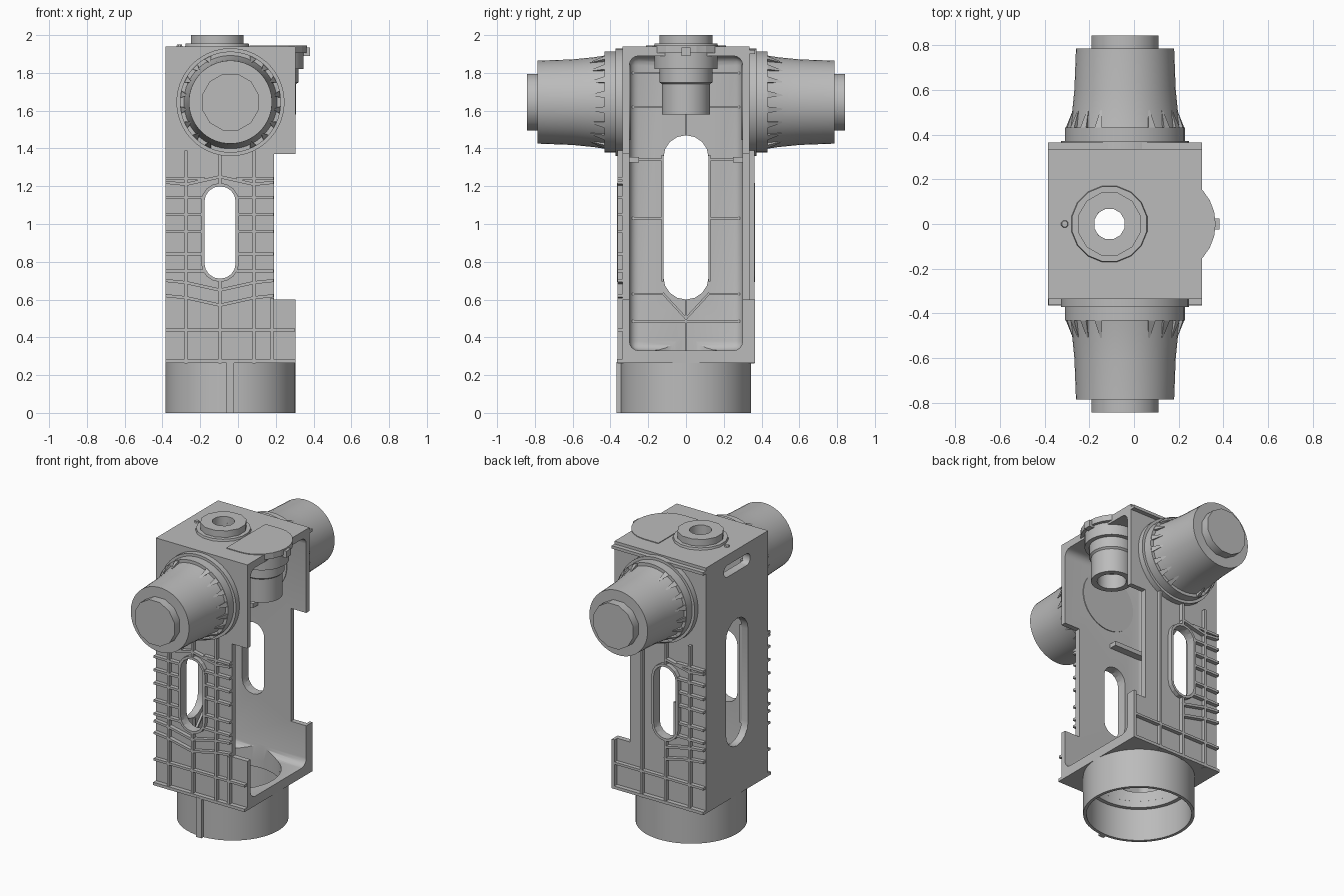
import bpy, bmesh, math
from mathutils import Matrix, Vector

cube = bpy.data.objects.get("Cube")
if cube:
    bpy.data.objects.remove(cube, do_unlink=True)

grey = bpy.data.materials.new("cast grey")
grey.use_nodes = True
grey.diffuse_color = (0.5, 0.5, 0.5, 1)
grey.node_tree.nodes["Principled BSDF"].inputs["Base Color"].default_value = (0.5, 0.5, 0.5, 1)


def finish(name, bm, smooth=True):
    bmesh.ops.recalc_face_normals(bm, faces=bm.faces)
    mesh = bpy.data.meshes.new(name)
    bm.to_mesh(mesh)
    bm.free()
    mesh.materials.append(grey)
    ob = bpy.data.objects.new(name, mesh)
    bpy.context.collection.objects.link(ob)
    if smooth:
        shade(ob)
    return ob


def activate(ob):
    bpy.ops.object.select_all(action='DESELECT')
    ob.select_set(True)
    bpy.context.view_layer.objects.active = ob


def shade(ob):
    activate(ob)
    bpy.ops.object.shade_smooth_by_angle(angle=math.radians(32))


def add_box(bm, lo, hi):
    lo, hi = Vector(lo), Vector(hi)
    m = Matrix.Translation((lo + hi) / 2) @ Matrix.Diagonal((hi - lo).to_4d())
    return bmesh.ops.create_cube(bm, size=1, matrix=m)["verts"]


def box(name, lo, hi, round_edges=0):
    bm = bmesh.new()
    add_box(bm, lo, hi)
    if round_edges:
        bmesh.ops.bevel(bm, geom=bm.edges[:], offset=round_edges, segments=4,
                        affect='EDGES', profile=0.5)
    return finish(name, bm, False)


def add_prism(bm, points, lo, hi, axis):
    """Extrude a flat outline along an axis from lo to hi."""
    def place(p, d):
        return {"x": (d, *p), "y": (p[0], d, p[1]), "z": (*p, d)}[axis]
    low, high = ([bm.verts.new(place(p, d)) for p in points] for d in (lo, hi))
    bm.faces.new(low)
    bm.faces.new(high[::-1])
    for i in range(len(points)):
        j = (i + 1) % len(points)
        bm.faces.new((low[i], low[j], high[j], high[i]))


def prism(name, points, lo, hi, axis):
    bm = bmesh.new()
    add_prism(bm, points, lo, hi, axis)
    return finish(name, bm, False)


def add_bar(bm, p, q, width, lo, hi, axis):
    """A straight rib between two points of a wall."""
    p, q = Vector(p), Vector(q)
    d = (q - p).normalized() * width / 2
    n = Vector((-d.y, d.x))
    add_prism(bm, [p - d - n, q + d - n, q + d + n, p - d + n], lo, hi, axis)


def lathe(name, profile, centre, axis=(0, 0, 1), sides=48):
    """Turn a closed (radius, height) outline about an axis."""
    turn = Vector((0, 0, 1)).rotation_difference(Vector(axis)).to_matrix()
    bm = bmesh.new()
    rings = []
    for r, h in profile:
        angles = [2 * math.pi * (i + 0.5) / sides for i in range(sides)]
        rings.append([bm.verts.new(Vector(centre) + turn @ Vector(
            (r * math.cos(a), r * math.sin(a), h))) for a in angles])
    for k, ring in enumerate(rings):
        other = rings[(k + 1) % len(rings)]
        for i in range(sides):
            j = (i + 1) % sides
            bm.faces.new((ring[i], ring[j], other[j], other[i]))
    bmesh.ops.remove_doubles(bm, verts=bm.verts[:], dist=1e-5)
    return finish(name, bm)


def stadium(cx, half, z0, z1, n=8):
    pts = []
    for centre, start in ((z1 - half, 0), (z0 + half, math.pi)):
        for i in range(n + 1):
            a = start + math.pi * i / n
            pts.append((cx + half * math.cos(a), centre + half * math.sin(a)))
    return pts


def cut(ob, *cutters):
    for c in cutters:
        mod = ob.modifiers.new("cut", 'BOOLEAN')
        mod.operation, mod.solver, mod.object = 'DIFFERENCE', 'EXACT', c
        activate(ob)
        bpy.ops.object.modifier_apply(modifier=mod.name)
        bpy.data.objects.remove(c, do_unlink=True)


def drill(x, r, lo, hi):
    return lathe("drill", [(0, lo), (r, lo), (r, hi), (0, hi)], (x, 0, 0))


# Open-sided housing shell with slots and bores
AX, HZ = -0.04, 1.645
shell = box("housing_shell", (-0.385, -0.335, 0.265), (0.305, 0.335, 1.92))
cut(shell,
    box("hollow", (-0.335, -0.3, 0.33), (0.8, 0.3, 1.89), 0.05),
    box("side_notch", (0.19, -0.5, 0.6), (0.9, 0.5, 1.37)),
    prism("wall_slot", stadium(-0.095, 0.083, 0.71, 1.2), -0.6, 0.6, "y"),
    prism("rear_slot", stadium(0, 0.12, 0.6, 1.47), -0.6, -0.2, "x"),
    box("vent", (-0.6, -0.14, 1.79), (-0.32, 0.14, 1.87), 0.035),
    drill(AX, 0.3, 0.1, 0.4), drill(-0.11, 0.07, 1.8, 2.0))
shade(shell)

# Top plate and rounded tongue
plate = box("top_plate", (-0.385, -0.335, 1.9), (0.305, 0.335, 1.94))
cut(plate, drill(-0.11, 0.07, 1.8, 2.1))
arc = [(0.17 + 0.195 * math.cos(a), 0.212 * math.sin(a))
       for a in (math.pi * (i / 12 - 0.5) for i in range(13))]
prism("top_tongue", [(0.06, 0.212), (0.06, -0.212)] + arc, 1.905, 1.945, "z")
box("tongue_tip", (0.34, -0.025, 1.89), (0.382, 0.025, 1.935))

# Outline and rib layout shared by both ribbed walls
outline = [(-0.375, 0.275), (0.295, 0.275), (0.295, 0.59), (0.18, 0.59),
           (0.18, 1.38), (0.295, 1.38), (0.295, 1.91), (-0.375, 1.91)]
ribs = [((-0.275, 0.27), (-0.275, 1.38)), ((0.085, 0.27), (0.085, 1.38)),
        ((-0.095, 0.27), (-0.095, 0.71)), ((-0.095, 1.2), (-0.095, 1.37)),
        ((-0.375, 0.44), (0.295, 0.44)), ((0.18, 0.6), (0.18, 0.28))]
ribs += [(p, q) for z in (0.75, 0.84, 0.96, 1.05, 1.14, 1.24)
         for p, q in (((-0.375, z), (-0.185, z)), ((0, z), (0.18, z)))]
for z in (0.62, 0.7, 1.22):
    ribs += [((-0.375, z), (-0.275, z - 0.01)), ((0.085, z - 0.01), (0.18, z))]
    dip = 0.03 if z > 1 else -0.05
    ribs += [((-0.275, z - 0.01), (-0.095, z + dip)), ((0.085, z - 0.01), (-0.095, z + dip))]

hub = [(0, 0.32), (0.268, 0.32), (0.268, 0.432), (0.247, 0.432), (0.238, 0.49),
       (0.227, 0.6), (0.22, 0.785), (0, 0.785)]

for side, label in ((-1, "front"), (1, "rear")):
    near, far = side * 0.33, side * 0.365
    # Rib lattice and border
    bm = bmesh.new()
    for i, p in enumerate(outline):
        add_bar(bm, p, outline[(i + 1) % len(outline)], 0.02, near, far, "y")
    for p, q in ribs:
        add_bar(bm, p, q, 0.016, near, far - side * 0.003, "y")
    lattice = finish(label + "_ribs", bm, False)
    cut(lattice, prism("slot", stadium(-0.095, 0.083, 0.71, 1.2), -0.6, 0.6, "y"))
    rim = prism(label + "_slot_rim", stadium(-0.095, 0.1, 0.693, 1.217), near, far, "y")
    cut(rim, prism("slot", stadium(-0.095, 0.083, 0.71, 1.2), -0.6, 0.6, "y"))
    # Tapered side hub with collar and end cap
    axis = (0, side, 0)
    centre = (AX, 0, HZ)
    lathe(label + "_hub_collar", [(0.25, 0.33), (0.286, 0.33), (0.286, 0.372), (0.25, 0.372)],
          centre, axis)
    lathe(label + "_hub", hub, centre, axis)
    lathe(label + "_hub_cap", [(0, 0.77), (0.155, 0.77), (0.155, 0.842), (0, 0.842)],
          centre, axis, 12)
    # Pointed gussets around the hub root
    bm = bmesh.new()
    for i in range(20):
        a = 2 * math.pi * (i + 0.5) / 20
        if abs(math.sin(a)) > 0.95:
            continue
        corners = [(0.266, 0.43, -0.07), (0.266, 0.43, 0.07), (0.22, 0.43, 0), (0.228, 0.53, 0)]
        vs = [bm.verts.new((AX + r * math.cos(a + t), side * y, HZ + r * math.sin(a + t)))
              for r, y, t in corners]
        for skip in range(4):
            bm.faces.new([v for k, v in enumerate(vs) if k != skip])
    finish(label + "_gussets", bm, False)
    # Ledge and round pad inside the wall
    box(label + "_inner_ledge", (-0.34, min(side * 0.25, side * 0.31), 1.325),
        (-0.06, max(side * 0.25, side * 0.31), 1.355))
    lathe(label + "_inner_pad", [(0, 0.295), (0.2, 0.295), (0.2, 0.31), (0, 0.31)], centre, axis)

# Low ribs on the inside of the rear panel
bm = bmesh.new()
for s in (-1, 1):
    for z in (0.63, 1.03, 1.34, 1.62, 1.8):
        add_bar(bm, (s * 0.13, z), (s * 0.3, z), 0.012, -0.34, -0.32, "x")
    add_bar(bm, (s * 0.125, 0.7), (s * 0.125, 1.36), 0.01, -0.34, -0.32, "x")
    add_bar(bm, (0, 0.5), (s * 0.12, 0.63), 0.012, -0.34, -0.32, "x")
add_bar(bm, (-0.3, 0.485), (0.3, 0.485), 0.012, -0.34, -0.32, "x")
add_bar(bm, (0, 0.33), (0, 0.59), 0.012, -0.34, -0.32, "x")
add_bar(bm, (0, 1.48), (0, 1.77), 0.012, -0.34, -0.32, "x")
finish("inner_panel_ribs", bm, False)

# Base flange and round socket with locating key
bottom = box("base_flange", (-0.385, -0.365, 0.265), (0.305, 0.365, 0.285))
cut(bottom, drill(AX, 0.3, 0.1, 0.4))
lathe("base_socket", [(0.345, 0), (0.345, 0.275), (0.3, 0.275), (0.3, 0.22),
                      (0.325, 0.22), (0.325, 0)], (AX, 0, 0), sides=64)
box("socket_key", (-0.06, -0.367, 0), (-0.02, -0.33, 0.27))

# Bored boss on the top plate
lathe("top_boss_base", [(0.07, 1.93), (0.175, 1.93), (0.17, 1.955), (0.07, 1.955)],
      (-0.11, 0, 0), sides=16)
lathe("top_boss", [(0.07, 1.93), (0.145, 1.93), (0.145, 2.0), (0.07, 2.0)],
      (-0.11, 0, 0), sides=12)
lathe("top_stud", [(0, 1.93), (0.02, 1.93), (0.014, 1.95), (0, 1.95)], (-0.31, 0, 0), sides=8)

# Hanging stepped spigot under the tongue
lathe("hanging_spigot", [(0, 1.91), (0.168, 1.91), (0.168, 1.82), (0.14, 1.82), (0.14, 1.75),
                         (0.128, 1.74), (0.128, 1.58), (0.09, 1.58), (0.09, 1.68), (0, 1.68)],
      (0.18, 0, 0), sides=32)
